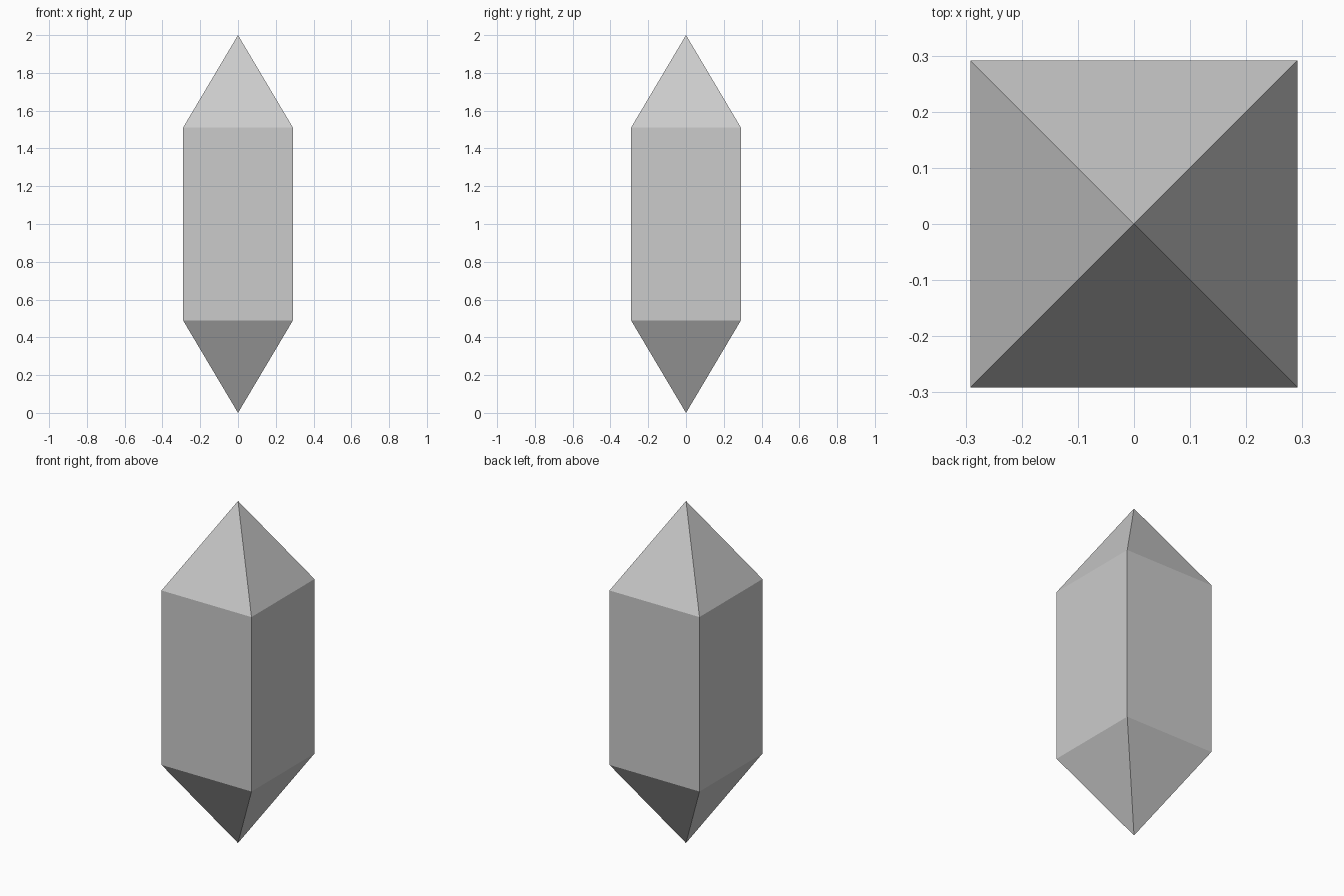
import bpy, bmesh

if "Cube" in bpy.data.objects:
    bpy.data.objects.remove(bpy.data.objects["Cube"])

HALF = 0.291                 # half width of the square shaft
LOW, HIGH, TOP = 0.49, 1.51, 2.0

bm = bmesh.new()

# Square rings at the two shoulders
corners = [(-HALF, -HALF), (HALF, -HALF), (HALF, HALF), (-HALF, HALF)]
lower = [bm.verts.new((x, y, LOW)) for x, y in corners]
upper = [bm.verts.new((x, y, HIGH)) for x, y in corners]

# Pointed ends
bottom_tip = bm.verts.new((0, 0, 0))
top_tip = bm.verts.new((0, 0, TOP))

# Shaft sides and pyramid faces
for i in range(4):
    j = (i + 1) % 4
    bm.faces.new((lower[i], lower[j], upper[j], upper[i]))
    bm.faces.new((upper[i], upper[j], top_tip))
    bm.faces.new((lower[j], lower[i], bottom_tip))

bmesh.ops.recalc_face_normals(bm, faces=bm.faces)
mesh = bpy.data.meshes.new("crystal")
bm.to_mesh(mesh)
bm.free()

crystal = bpy.data.objects.new("crystal", mesh)
bpy.context.collection.objects.link(crystal)
